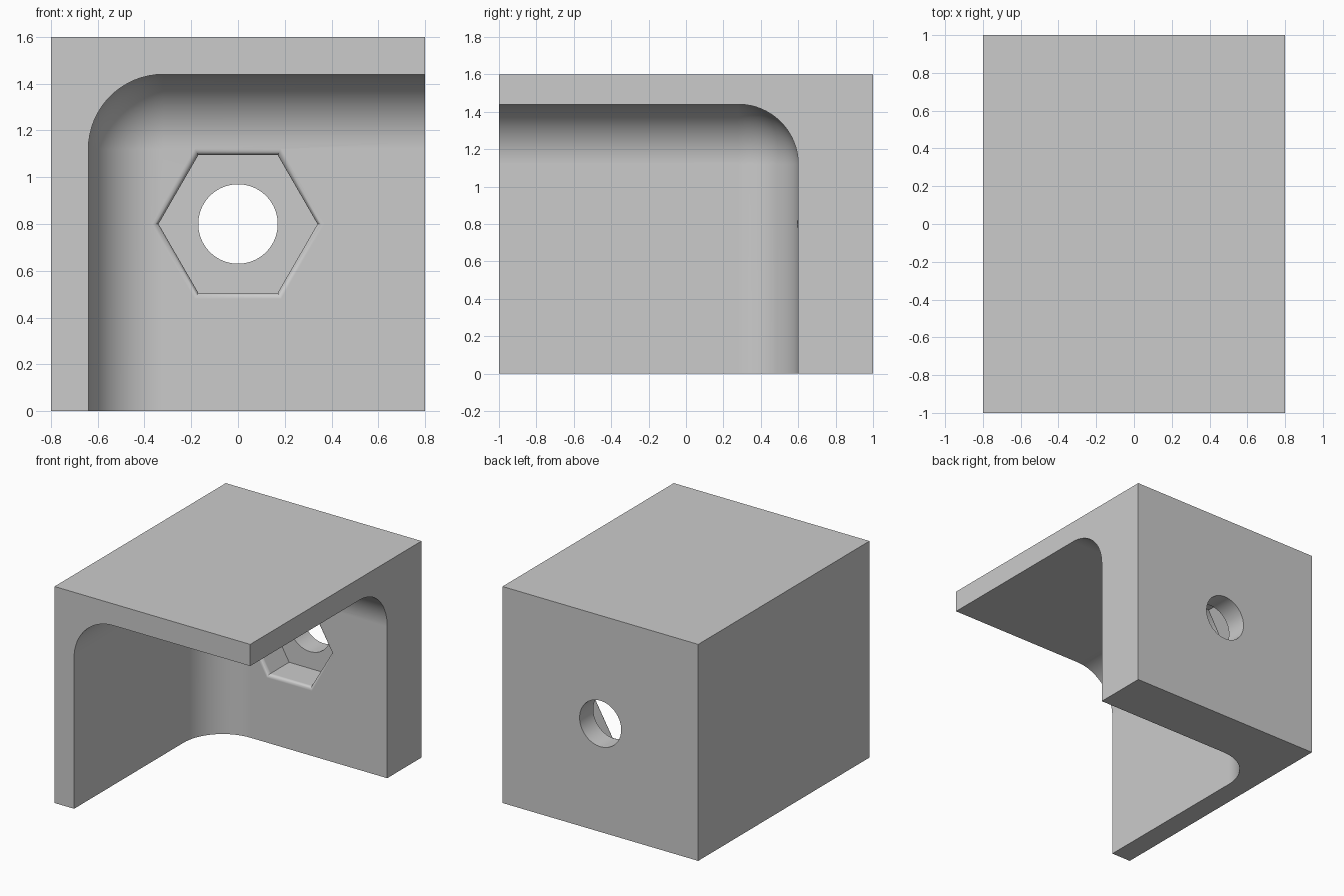
import bpy
import bmesh
from math import cos, sin, pi, radians
from mathutils import Matrix, Vector

default = bpy.data.objects.get("Cube")
if default:
    bpy.data.objects.remove(default, do_unlink=True)

WALL_Y = 0.6         # inner face of the thick back wall
FLOOR_Y = 0.84       # bottom of the nut pocket
CENTRE_Z = 0.8
FILLET = 0.32

grey = bpy.data.materials.new("plain grey")
grey.use_nodes = True
grey.diffuse_color = (0.6, 0.6, 0.6, 1)
bsdf = next(n for n in grey.node_tree.nodes if n.type == 'BSDF_PRINCIPLED')
bsdf.inputs["Base Color"].default_value = (0.6, 0.6, 0.6, 1)


def make_object(name, bm):
    bmesh.ops.recalc_face_normals(bm, faces=bm.faces[:])
    mesh = bpy.data.meshes.new(name)
    bm.to_mesh(mesh)
    bm.free()
    mesh.materials.append(grey)
    obj = bpy.data.objects.new(name, mesh)
    bpy.context.collection.objects.link(obj)
    return obj


def box(low, high):
    low, high = Vector(low), Vector(high)
    bm = bmesh.new()
    bmesh.ops.create_cube(bm, size=1)
    bmesh.ops.scale(bm, vec=high - low, verts=bm.verts)
    bmesh.ops.translate(bm, vec=(low + high) / 2, verts=bm.verts)
    return bm


# Solid corner block
bracket = make_object("corner_bracket", box((-0.8, -1, 0), (0.8, 1, 1.6)))

# Cavity leaving three walls, with its inner corner rounded
corner = Vector((-0.64, WALL_Y, 1.44))
bm = box((corner.x, -1.4, -0.4), (1.2, corner.y, corner.z))
inner = min(bm.verts, key=lambda v: (v.co - corner).length)
bmesh.ops.bevel(bm, geom=list(inner.link_edges), offset=FILLET,
                offset_type='OFFSET', segments=16, profile=0.5, affect='EDGES')
cavity = make_object("cavity_cutter", bm)

# Hexagonal nut pocket with a rounded lip
lip, steps = 0.0256, 8
apothem = 0.34 * cos(pi / 6)
profile = [(apothem, FLOOR_Y)]
for i in range(steps + 1):
    t = pi / 2 * i / steps
    profile.append((apothem + lip * (1 - cos(t)), WALL_Y + lip * (1 - sin(t))))
profile.append((apothem + lip, WALL_Y - 0.03))

bm = bmesh.new()
rings = []
for a, y in profile:
    r = a / cos(pi / 6)
    rings.append([bm.verts.new((r * cos(k * pi / 3), y, CENTRE_Z + r * sin(k * pi / 3)))
                  for k in range(6)])
for near, far in zip(rings, rings[1:]):
    for k in range(6):
        n = (k + 1) % 6
        bm.faces.new((near[k], near[n], far[n], far[k]))
bm.faces.new(rings[0])
bm.faces.new(rings[-1])
pocket = make_object("nut_pocket_cutter", bm)

# Round bolt hole through the back wall
bm = bmesh.new()
bmesh.ops.create_cone(bm, cap_ends=True, segments=64, radius1=0.17, radius2=0.17, depth=0.6,
                      matrix=Matrix.Translation((0, 1, CENTRE_Z)) @ Matrix.Rotation(pi / 2, 4, 'X'))
hole = make_object("bolt_hole_cutter", bm)

# Cut everything out of the block
bpy.ops.object.select_all(action='DESELECT')
bracket.select_set(True)
bpy.context.view_layer.objects.active = bracket
for cutter in (cavity, pocket, hole):
    mod = bracket.modifiers.new(cutter.name, 'BOOLEAN')
    mod.operation = 'DIFFERENCE'
    mod.solver = 'EXACT'
    mod.object = cutter
    bpy.ops.object.modifier_apply(modifier=mod.name)
    bpy.data.objects.remove(cutter, do_unlink=True)

# Smooth fillets, crisp edges, flat walls
bpy.ops.object.shade_smooth_by_angle(angle=radians(30))
weighted = bracket.modifiers.new("flat walls", 'WEIGHTED_NORMAL')
weighted.keep_sharp = True
